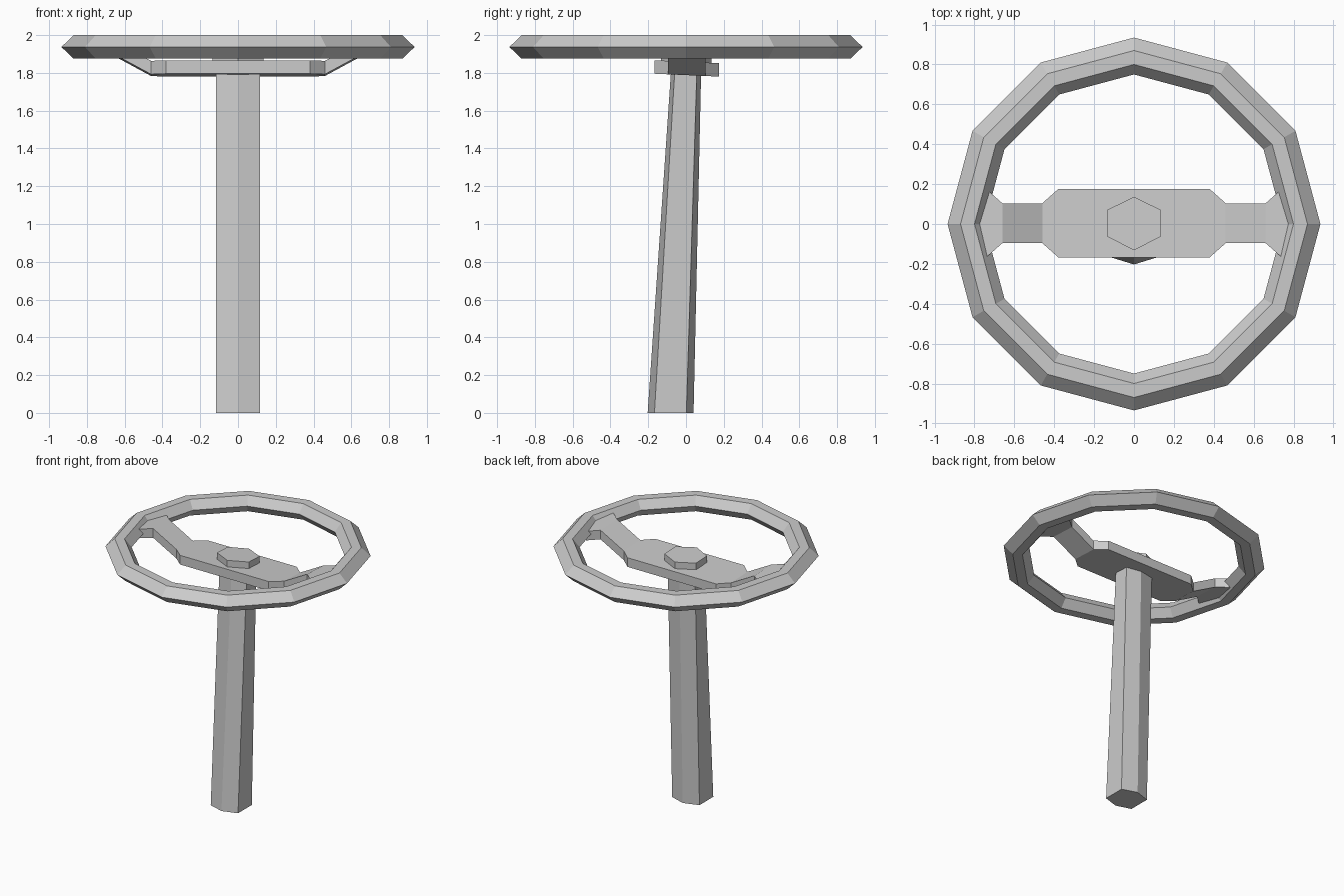
import bpy
from math import sin, cos, pi

if "Cube" in bpy.data.objects:
    bpy.data.objects.remove(bpy.data.objects["Cube"])


def make(name, verts, faces):
    mesh = bpy.data.meshes.new(name)
    mesh.from_pydata(verts, [], faces)
    mesh.validate()
    obj = bpy.data.objects.new(name, mesh)
    bpy.context.collection.objects.link(obj)
    return obj


def loft(name, loops):
    """Closed solid skinned through equal-length loops, capped at both ends."""
    n, m = len(loops[0]), len(loops)
    verts = [p for loop in loops for p in loop]
    faces = [(k * n + i, k * n + (i + 1) % n, (k + 1) * n + (i + 1) % n, (k + 1) * n + i)
             for k in range(m - 1) for i in range(n)]
    faces += [tuple(reversed(range(n))), tuple(range((m - 1) * n, m * n))]
    return make(name, verts, faces)


# Wheel rim: hexagonal section swept round 12 sides
section = [(0.935, 1.937), (0.87, 2.0), (0.80, 2.0),
           (0.75, 1.937), (0.80, 1.875), (0.87, 1.875)]
SIDES, P = 12, len(section)
verts = [(r * cos(2 * pi * s / SIDES), r * sin(2 * pi * s / SIDES), z)
         for s in range(SIDES) for r, z in section]
faces = []
for s in range(SIDES):
    t = (s + 1) % SIDES
    for i in range(P):
        j = (i + 1) % P
        faces.append((s * P + i, t * P + i, t * P + j, s * P + j))
make("wheel_rim", verts, faces)

# Spoke bar: stations of (x, half width, rise), mirrored, leaning slightly
TILT, BOTTOM, TOP = -0.045, 1.788, 1.859
half = [(0.38, 0.171, 0), (0.46, 0.10, 0), (0.66, 0.10, 0.108),
        (0.735, 0.166, 0.108), (0.80, 0.17, 0.108)]
stations = [(-x, w, h) for x, w, h in reversed(half)] + half
loops = []
for x, w, h in stations:
    loops.append([(x, y + 0.004, z + h + TILT * y)
                  for y, z in ((-w, BOTTOM), (w, BOTTOM), (w, TOP), (-w, TOP))])
loft("spoke_bar", loops)


def hexagon(rx, front, front_side, back_side, back, z, tilt=0):
    pts = [(0, front), (rx, front_side), (rx, back_side),
           (0, back), (-rx, back_side), (-rx, front_side)]
    return [(x, y, z + tilt * y) for x, y in pts]


# Centre cap
loft("centre_cap", [hexagon(0.136, -0.132, -0.062, 0.07, 0.136, z, TILT)
                    for z in (1.84, 1.91)])

# Leaning steering column
loft("steering_column", [hexagon(0.117, -0.203, -0.167, 0.002, 0.04, 0),
                         hexagon(0.117, -0.08, -0.06, 0.057, 0.08, 1.80)])
